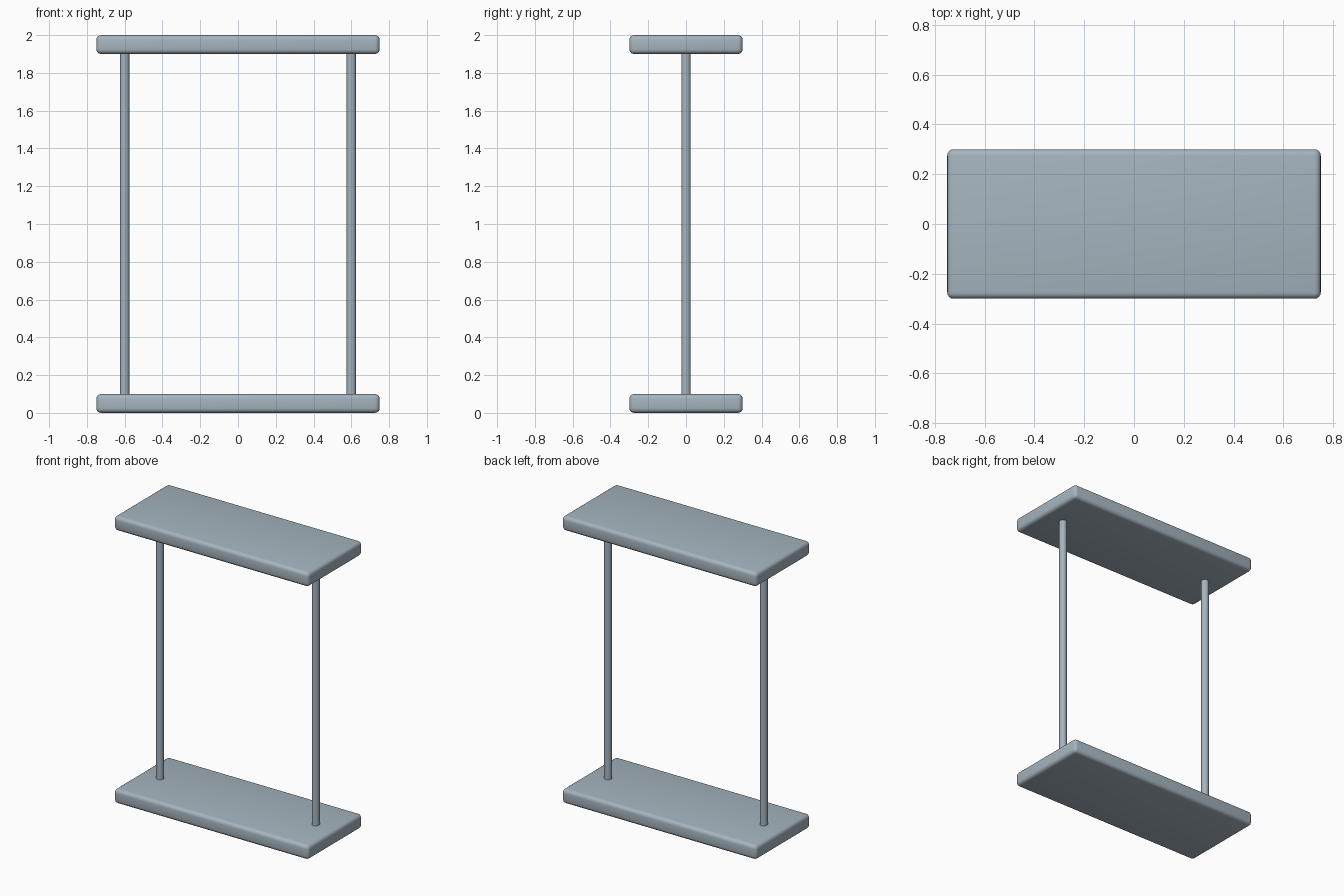
import bpy
import math

if "Cube" in bpy.data.objects:
    bpy.data.objects.remove(bpy.data.objects["Cube"])

metal = bpy.data.materials.new("blue_grey_metal")
metal.diffuse_color = (0.38, 0.46, 0.52, 1)
metal.use_nodes = True
metal.node_tree.nodes["Principled BSDF"].inputs["Base Color"].default_value = metal.diffuse_color


def finish(obj, name, angle):
    obj.name = name
    obj.data.materials.append(metal)
    bpy.ops.object.shade_smooth_by_angle(angle=math.radians(angle))


# Rounded slab, 0.1 thick
def slab(name, z):
    bpy.ops.mesh.primitive_cube_add(size=1, location=(0, 0, z))
    obj = bpy.context.object
    obj.scale = (1.5, 0.6, 0.1)
    bpy.ops.object.transform_apply(location=False, rotation=False, scale=True)
    bevel = obj.modifiers.new("rounded_edges", 'BEVEL')
    bevel.width = 0.025
    bevel.segments = 4
    bpy.ops.object.modifier_apply(modifier=bevel.name)
    finish(obj, name, 40)


# Slim round post between the slabs
def post(name, x):
    bpy.ops.mesh.primitive_cylinder_add(vertices=32, radius=0.025, depth=1.8,
                                        location=(x, 0, 1))
    finish(bpy.context.object, name, 40)


slab("base_slab", 0.05)
slab("top_slab", 1.95)
post("left_post", -0.6)
post("right_post", 0.6)
